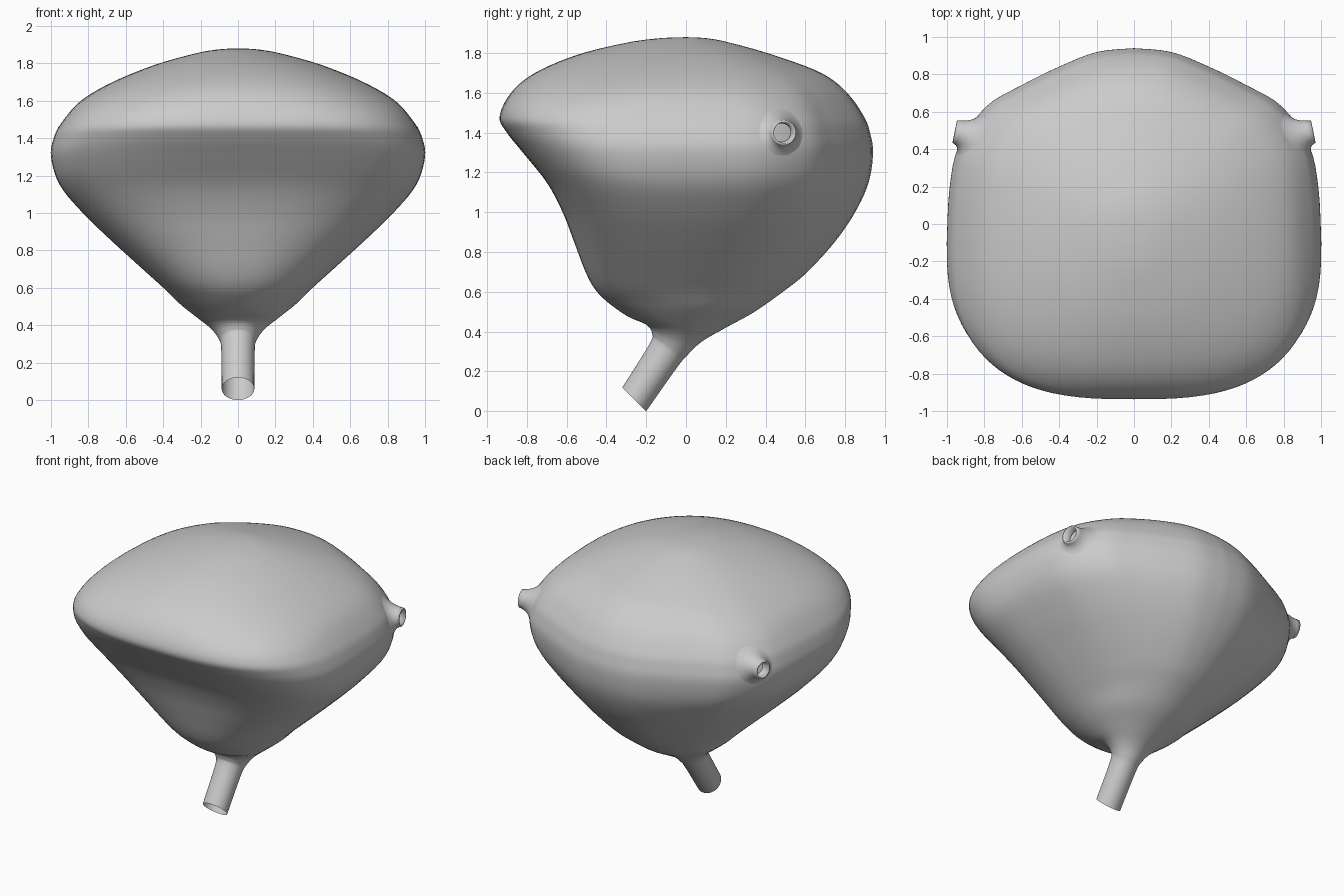
import bpy, bmesh, math
from mathutils import Vector
from mathutils.bvhtree import BVHTree

if "Cube" in bpy.data.objects:
    bpy.data.objects.remove(bpy.data.objects["Cube"])

grey = bpy.data.materials.new("plain grey")
grey.diffuse_color = (0.6, 0.6, 0.6, 1)
grey.use_nodes = True
grey.node_tree.nodes["Principled BSDF"].inputs["Base Color"].default_value = grey.diffuse_color


def spline(pts, steps):
    """Catmull-Rom curve through tuples of any size."""
    out, m = [], len(pts)
    for i in range(m - 1):
        ctrl = (pts[max(i-1, 0)], pts[i], pts[i+1], pts[min(i+2, m-1)])
        for k in range(steps):
            t = k / steps
            out.append([0.5 * (2*q + (r-p)*t + (2*p-5*q+4*r-s)*t*t + (3*q-p-3*r+s)*t**3)
                        for p, q, r, s in zip(*ctrl)])
    return out + [list(pts[-1])]


def make_object(name, bm):
    bmesh.ops.remove_doubles(bm, verts=bm.verts, dist=0.0005)
    bmesh.ops.recalc_face_normals(bm, faces=bm.faces)
    for f in bm.faces:
        f.smooth = True
    me = bpy.data.meshes.new(name)
    bm.to_mesh(me)
    me.materials.append(grey)
    ob = bpy.data.objects.new(name, me)
    bpy.context.collection.objects.link(ob)
    return ob


def loft(bm, rings):
    rings = [[bm.verts.new(p) for p in r] for r in rings]
    n = len(rings[0])
    for a, b in zip(rings, rings[1:]):
        for i in range(n):
            j = (i + 1) % n
            bm.faces.new((a[i], a[j], b[j], b[i]))


# Horizontal outline of the body: superellipse front, pointed back
front = []
for i in range(24):
    a = math.pi / 2 * i / 24
    front.append((math.sin(a) ** (2/2.85), -math.cos(a) ** (2/2.85)))
back = spline([(1, 0), (.985, .28), (.935, .50), (.79, .70), (.6, .81),
               (.4, .905), (.2, .98), (0, 1)], 4)
half = front + back
outline = half + [(-x, y) for x, y in half[-2:0:-1]]

# Tilted outlet sections: front y, front z, back y, back z, half width
outlet = [(-.32, .12, -.20, .00, .087), (-.185, .335, -.045, .22, .09),
          (-.17, .39, .01, .285, .105), (-.20, .435, .08, .35, .15),
          (-.29, .475, .20, .42, .225), (-.39, .545, .345, .50, .32)]
# Level body sections: z, front y, back y, half width
levels = [(.61, -.455, .50, .41), (.7, -.505, .61, .51), (.85, -.562, .747, .675),
          (1.0, -.62, .85, .83), (1.15, -.70, .918, .953), (1.3, -.82, .94, 1.0),
          (1.4, -.90, .925, .985), (1.48, -.937, .895, .945), (1.6, -.88, .81, .84),
          (1.7, -.76, .68, .67), (1.79, -.55, .44, .45), (1.85, -.31, .23, .24),
          (1.874, -.14, .11, .11), (1.88, 0, 0, 0)]
rows = outlet + [(f, z, b, z, w) for z, f, b, w in levels]


def section(row):
    yf, zf, yb, zb, hw = row
    z = (zf + zb) / 2
    box = max(0, min(1, (z - .4) / .8, (1.88 - z) / .35))   # boxy in the middle
    yc = -.1 * box if z > .55 else (yf + yb) / 2
    pts = []
    for u, v in outline:
        s = box + (1 - box) / math.hypot(u, v)
        u, v = u * s, v * s
        y = yc + v * ((yb - yc) if v > 0 else (yc - yf))
        t = (y - yf) / (yb - yf) if yb - yf > 1e-4 else 0
        pts.append((u * hw, y, zf + (zb - zf) * t))
    return pts


# Body with the open outlet tube at the bottom
bm = bmesh.new()
loft(bm, [section(r) for r in spline(rows, 5)])
tree = BVHTree.FromBMesh(bm)
make_object("bladder_body", bm)
bm.free()

# Side inlet tubes: flared base lying on the body, short open mouth
for side, name in ((1, "right_inlet"), (-1, "left_inlet")):
    axis = Vector((side * .98, .2, 0)).normalized()
    across = Vector((-axis.y, axis.x, 0))
    up = Vector((0, 0, 1))
    mouth = Vector((side * .957, .493, 1.40))
    rings = [[] for _ in range(10)]
    for i in range(32):
        a = 2 * math.pi * i / 32
        out = across * math.cos(a) + up * math.sin(a)
        base = tree.ray_cast(mouth + out * .14 + axis * .5, -axis)[0] - axis * .004
        neck = tree.ray_cast(mouth + out * .07 + axis * .5, -axis)[0] + axis * .008
        end = mouth + out * .062
        # curved flare, then a rim rolled slightly inward
        for k in range(8):
            t = k / 7
            rings[k].append(base * (1-t)**2 + neck * (2*t*(1-t)) + end * t*t)
        rings[8].append(mouth + out * .053 + axis * .002)
        rings[9].append(mouth + out * .046 - axis * .06)
    bm = bmesh.new()
    loft(bm, rings)
    make_object(name, bm)
    bm.free()
